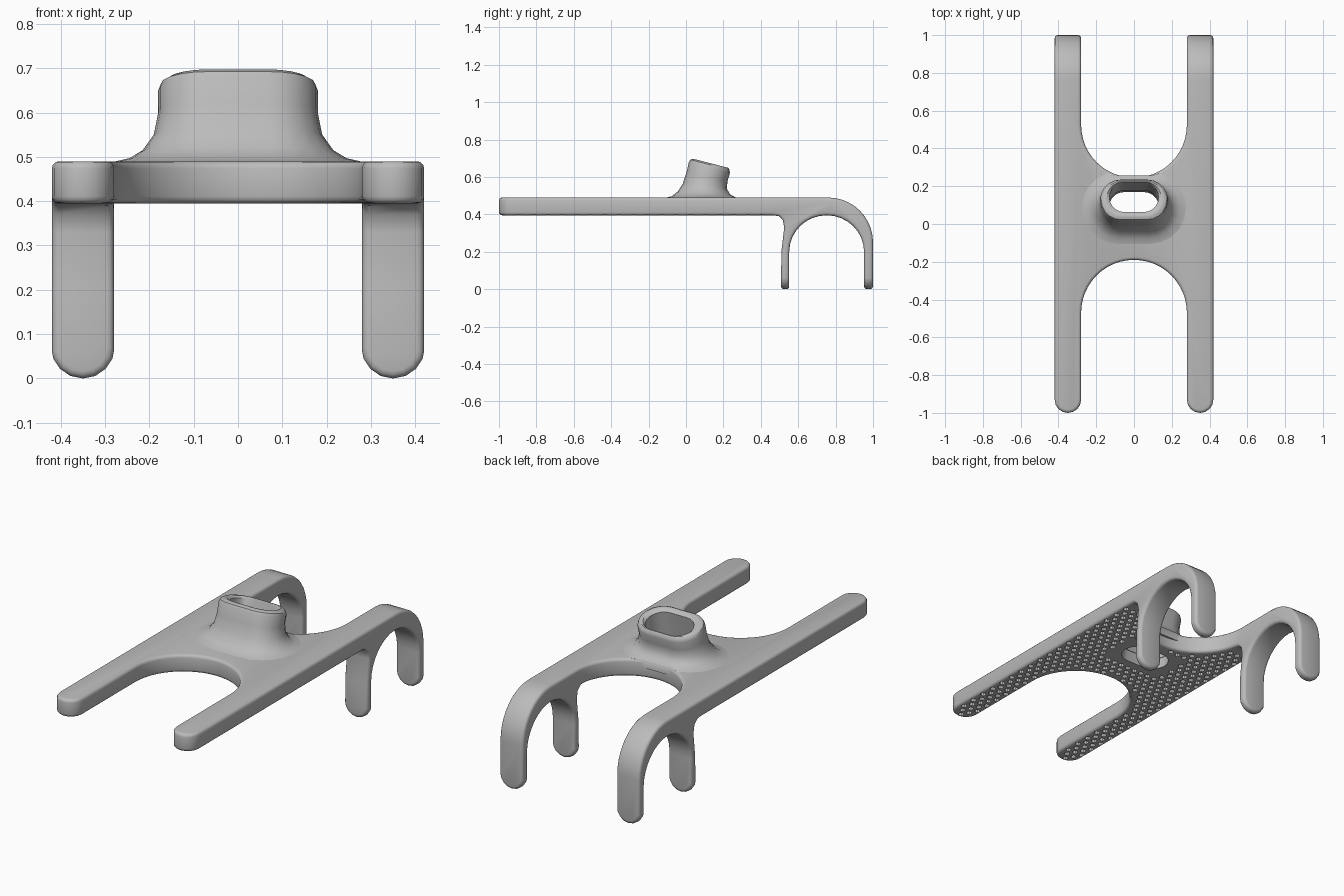
import bpy, bmesh
from math import sin, cos, pi, radians, hypot

if "Cube" in bpy.data.objects:
    bpy.data.objects.remove(bpy.data.objects["Cube"])

grey = bpy.data.materials.new("matte grey")
grey.use_nodes = True
grey.diffuse_color = (0.5, 0.5, 0.5, 1)
grey.node_tree.nodes["Principled BSDF"].inputs["Base Color"].default_value = (0.5, 0.5, 0.5, 1)


def finish(name, bm):
    bmesh.ops.recalc_face_normals(bm, faces=bm.faces)
    mesh = bpy.data.meshes.new(name)
    bm.to_mesh(mesh)
    bm.free()
    mesh.materials.append(grey)
    ob = bpy.data.objects.new(name, mesh)
    bpy.context.collection.objects.link(ob)
    return ob


def arc(cx, cy, rx, ry, a0, a1, n):
    angles = [radians(a0 + (a1 - a0) * i / n) for i in range(n + 1)]
    return [(cx + rx * cos(a), cy + ry * sin(a)) for a in angles]


def prism(name, points, place, lo, hi):
    """Extrude a 2D outline between lo and hi; place maps (u, v, w) to xyz."""
    bm = bmesh.new()
    face = bm.faces.new([bm.verts.new(place(u, v, lo)) for u, v in points])
    new = bmesh.ops.extrude_face_region(bm, geom=[face])["geom"]
    a, b = place(0, 0, lo), place(0, 0, hi)
    move = [q - p for p, q in zip(a, b)]
    bmesh.ops.translate(bm, vec=move, verts=[g for g in new if isinstance(g, bmesh.types.BMVert)])
    return finish(name, bm)


def apply(ob, name, kind, **settings):
    mod = ob.modifiers.new(name, kind)
    for key, value in settings.items():
        setattr(mod, key, value)
    bpy.context.view_layer.objects.active = ob
    bpy.ops.object.modifier_apply(modifier=mod.name)


def boolean(ob, cutter, operation):
    apply(ob, "cut", "BOOLEAN", object=cutter, operation=operation, solver="EXACT")
    bpy.data.objects.remove(cutter)


def stadium(hx, hy, n=10):
    return arc(hx - hy, 0, hy, hy, -90, 90, n) + arc(hy - hx, 0, hy, hy, 90, 270, n)


def loft(name, rings, closed):
    """Skin a list of equal-length point rings."""
    bm = bmesh.new()
    loops = [[bm.verts.new(p) for p in ring] for ring in rings]
    pairs = list(zip(loops, loops[1:]))
    if closed:
        pairs.append((loops[-1], loops[0]))
    else:
        bm.faces.new(loops[0])
        bm.faces.new(loops[-1])
    n = len(loops[0])
    for a, b in pairs:
        for i in range(n):
            j = (i + 1) % n
            bm.faces.new((a[i], a[j], b[j], b[i]))
    return finish(name, bm)


TOP, BOTTOM = 0.49, 0.395
INNER, OUTER, MID = 0.28, 0.42, 0.35
FRONT_NOTCH, BACK_NOTCH = -0.47, 0.525

# Side profile: flat bar running into a hook with two legs
side = [(-1.1, BOTTOM), (-1.1, TOP)]
side += arc(0.76, 0.25, 0.24, 0.24, 90, 0, 10)
side += [(1.0, -0.1), (0.952, -0.1)]
side += arc(0.752, 0.2, 0.2, 0.195, 0, 180, 16)
side += [(0.552, -0.1), (0.507, -0.1), (0.51, 0.2), (0.525, 0.33),
         (0.517, 0.37), (0.497, 0.39), (0.465, BOTTOM)]
frame = prism("frame", side, lambda u, v, w: (w, u, v), -0.6, 0.6)

# Plan outline: H shape with round notches and round front tips
plan = arc(-MID, -0.93, 0.07, 0.07, 180, 360, 8)
plan += arc(0, FRONT_NOTCH, INNER, INNER, 180, 0, 24)
plan += arc(MID, -0.93, 0.07, 0.07, 180, 360, 8)
plan += [(OUTER, 1.1), (INNER, 1.1)]
plan += arc(0, BACK_NOTCH, INNER, INNER, 360, 180, 24)
plan += [(-INNER, 1.1), (-OUTER, 1.1)]
boolean(frame, prism("plan", plan, lambda u, v, w: (u, v, w), -0.3, 1), "INTERSECT")

# Front outline: rounded leg tips
tip = 0.072
front = [(-0.7, 0.8), (-0.7, tip)]
front += arc(-MID, tip, tip, tip, 180, 360, 8) + arc(MID, tip, tip, tip, 180, 360, 8)
front += [(0.7, tip), (0.7, 0.8)]
boolean(frame, prism("front", front, lambda u, v, w: (u, w, v), -1.5, 1.5), "INTERSECT")

apply(frame, "weld", "WELD", merge_threshold=0.002)
apply(frame, "round edges", "BEVEL", width=0.016, segments=3, limit_method="ANGLE",
      angle_limit=radians(40), use_clamp_overlap=False)

# Slanted slot through the plate
slot = [[(x, y + 0.088 + 0.2 * (z - BOTTOM), z) for x, y in stadium(0.133, 0.081)]
        for z in (0.3, 0.6)]
boolean(frame, loft("slot", slot, False), "DIFFERENCE")


# Grip dimples in a staggered pattern on the underside
def on_plate(x, y):
    ax = abs(x)
    if ax > 0.4 or (y < -0.93 and hypot(ax - MID, y + 0.93) > 0.048):
        return False
    for centre, sign in ((FRONT_NOTCH, -1), (BACK_NOTCH, 1)):
        if hypot(x, y - centre) < 0.31 or ((y - centre) * sign > 0 and ax < 0.305):
            return False
    return not (ax < 0.18 and abs(y - 0.088) < 0.12)


pitch, radius = 0.044, 0.015
bm = bmesh.new()
for row in range(38):
    y = -0.97 + row * pitch * 0.87
    for col in range(-10, 11):
        x = (col + row % 2 / 2) * pitch
        if y < 0.44 and on_plate(x, y):
            made = bmesh.ops.create_cone(bm, cap_ends=True, segments=8, radius1=radius,
                                         radius2=radius, depth=0.05)
            bmesh.ops.translate(bm, vec=(x, y, BOTTOM), verts=made["verts"])
boolean(frame, finish("dimples", bm), "DIFFERENCE")

# Tilted hollow socket flaring into the plate: z, half width, half depth, centre y, tilt
levels = [
    (0.45, 0.285, 0.2, 0.085, 0), (0.489, 0.28, 0.195, 0.085, 0),
    (0.497, 0.245, 0.165, 0.09, 0), (0.515, 0.215, 0.14, 0.095, 0.05),
    (0.55, 0.19, 0.118, 0.1, 0.1), (0.6, 0.18, 0.11, 0.112, 0.2),
    (0.65, 0.18, 0.11, 0.125, 0.26), (0.665, 0.174, 0.105, 0.128, 0.26),
    (0.673, 0.16, 0.094, 0.132, 0.26), (0.672, 0.145, 0.086, 0.136, 0.26),
    (0.66, 0.13, 0.078, 0.141, 0.26), (0.45, 0.13, 0.078, 0.099, 0)]
rings = []
for z, hx, hy, yc, tilt in levels:
    ring = []
    for x, y in stadium(hx, hy):
        py = y + yc
        gap = hypot(x, py - BACK_NOTCH)
        if gap < 0.284:  # keep the flare out of the back notch
            x, py = x * 0.284 / gap, BACK_NOTCH + (py - BACK_NOTCH) * 0.284 / gap
        ring.append((x, py, z - tilt * y))
    rings.append(ring)
socket = loft("socket", rings, True)

for ob in (frame, socket):
    bpy.ops.object.select_all(action="DESELECT")
    ob.select_set(True)
    bpy.context.view_layer.objects.active = ob
    bpy.ops.object.shade_smooth_by_angle(angle=radians(35))
